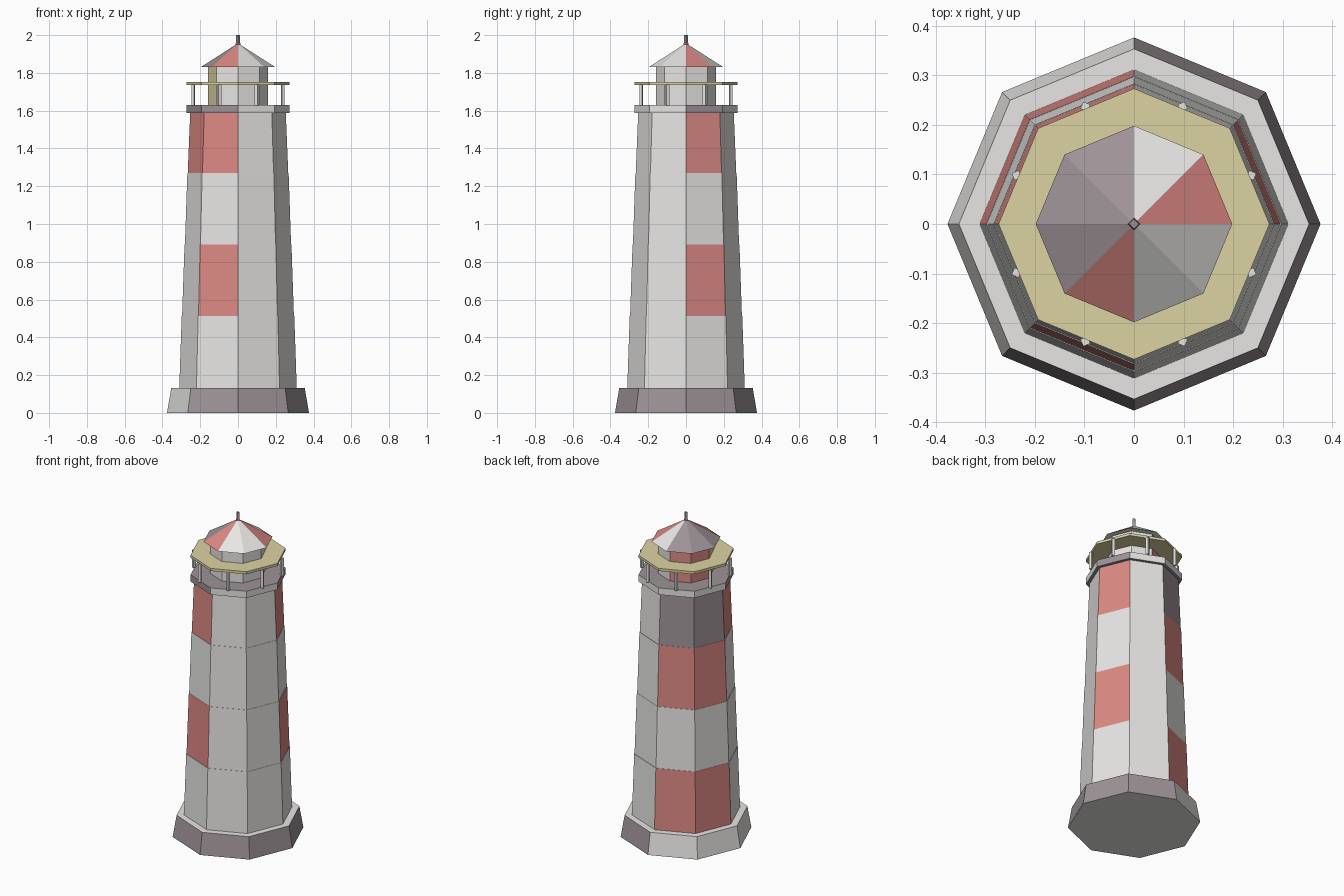
import bpy, math

if "Cube" in bpy.data.objects:
    bpy.data.objects.remove(bpy.data.objects["Cube"])

PALETTE = {
    "white": (0.80, 0.79, 0.77, 1),
    "red": (0.72, 0.25, 0.23, 1),
    "mauve": (0.34, 0.29, 0.31, 1),
    "yellow": (0.72, 0.65, 0.36, 1),
}
MATS = {}
for key, col in PALETTE.items():
    MATS[key] = bpy.data.materials.new(key)
    MATS[key].diffuse_color = col


def frustum(name, z0, z1, r0, r1, n=8, sides=None, default="white", caps=None, at=(0, 0), turn=0.0):
    """Tapered prism; sides maps a side number (counter-clockwise from +x) to a colour."""
    def ring(r, z):
        return [(at[0] + r * math.cos(turn + 2 * math.pi * k / n),
                 at[1] + r * math.sin(turn + 2 * math.pi * k / n), z) for k in range(n)]
    verts = ring(r0, z0)
    if r1 > 0:
        verts += ring(r1, z1)
        faces = [(k, (k + 1) % n, n + (k + 1) % n, n + k) for k in range(n)]
        faces.append(tuple(range(n, 2 * n)))
    else:
        verts.append((at[0], at[1], z1))
        faces = [(k, (k + 1) % n, n) for k in range(n)]
    faces.append(tuple(reversed(range(n))))
    me = bpy.data.meshes.new(name)
    me.from_pydata(verts, [], faces)
    names = list(PALETTE)
    for key in names:
        me.materials.append(MATS[key])
    for i, poly in enumerate(me.polygons):
        key = (sides or {}).get(i, default) if i < n else (caps or default)
        poly.material_index = names.index(key)
    ob = bpy.data.objects.new(name, me)
    bpy.context.collection.objects.link(ob)
    return ob


def paint(colour, *ids):
    return {i: colour for i in ids}


# Plinth
frustum("plinth", 0, 0.133, 0.376, 0.353, sides=paint("mauve", 0, 1, 5, 6, 7))

# Tapering tower in four painted bands
levels = [0.133, 0.513, 0.892, 1.271, 1.59]
radii = [0.311, 0.296, 0.281, 0.266, 0.251]
bands = [
    paint("red", 2, 3),
    paint("red", 0, 5),
    paint("red", 2, 3),
    {**paint("red", 0, 4, 5), **paint("mauve", 2, 3)},
]
for i, colours in enumerate(bands):
    frustum(f"tower_band_{i + 1}", levels[i], levels[i + 1], radii[i], radii[i + 1] + 0.002, sides=colours)

# Gallery floor
frustum("gallery_floor", 1.588, 1.63, 0.273, 0.273, sides=paint("mauve", 0, 4, 5), caps="mauve")

# Railing posts, one in the middle of each side
for k in range(8):
    a = math.pi / 8 + k * math.pi / 4
    frustum(f"railing_post_{k + 1}", 1.628, 1.738, 0.011, 0.011, n=4,
            at=(0.256 * math.cos(a), 0.256 * math.sin(a)), turn=a)

# Upper deck resting on the posts
frustum("upper_deck", 1.736, 1.752, 0.273, 0.273, default="yellow")

# Lantern room
frustum("lantern_room", 1.628, 1.832, 0.16, 0.16, sides={**paint("red", 2, 3), 4: "yellow"})

# Pointed roof and finial
frustum("roof", 1.83, 1.957, 0.198, 0,
        sides={**paint("red", 0, 5), **paint("mauve", 2, 3, 4)})
frustum("finial", 1.935, 2.0, 0.013, 0.010, n=4, default="mauve")

for m in bpy.data.materials:
    if m.users and not m.is_grease_pencil:
        m.use_nodes = True
        m.node_tree.nodes["Principled BSDF"].inputs["Base Color"].default_value = m.diffuse_color
